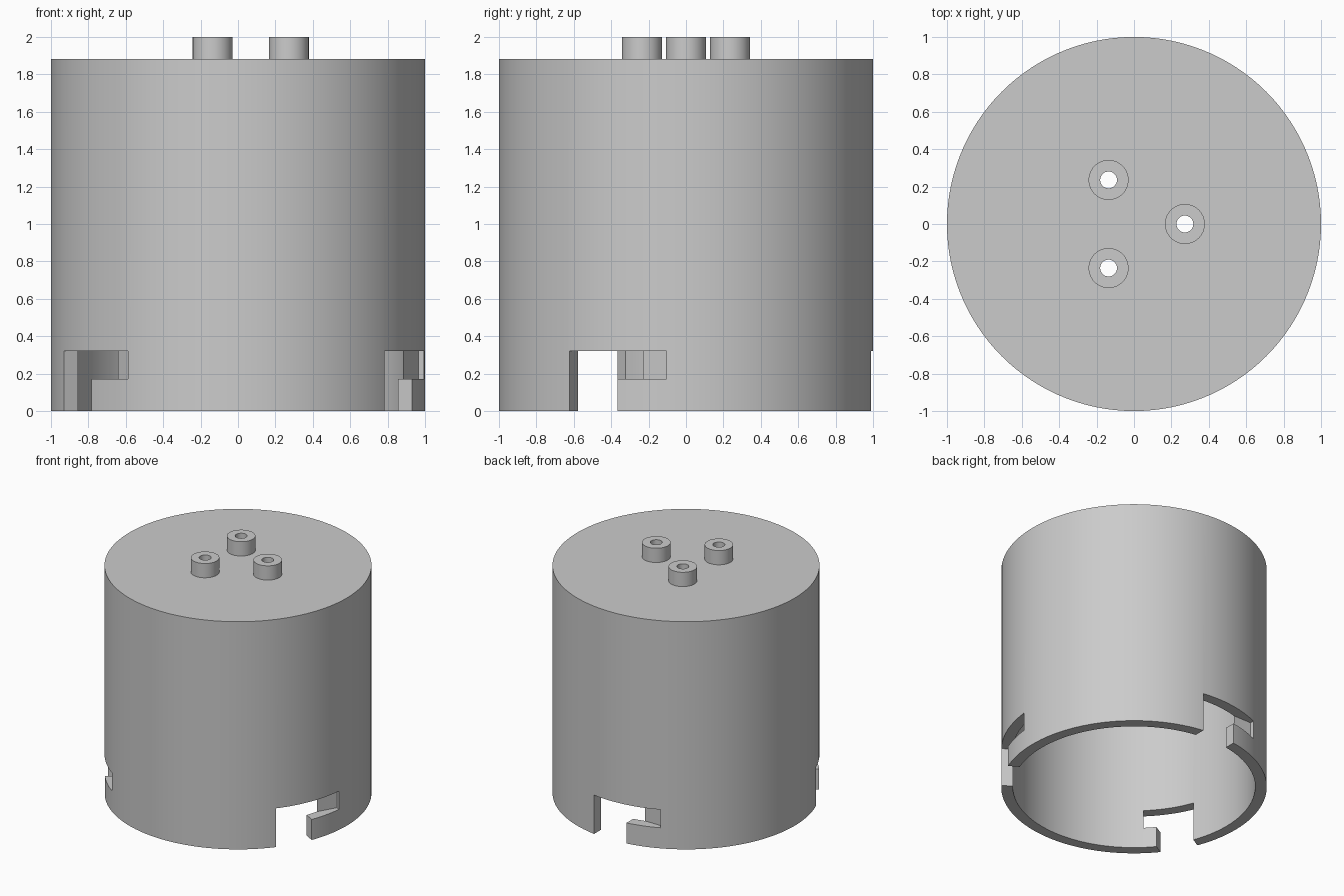
import bpy, bmesh, math
from mathutils import Matrix

cube = bpy.data.objects.get("Cube")
if cube:
    bpy.data.objects.remove(cube, do_unlink=True)

OUTER, INNER = 1.0, 0.913
LID_TOP, LID_UNDER, TOP = 1.882, 1.795, 2.0
BOSS_R, HOLE_R, BOSS_RING = 0.107, 0.045, 0.272

grey = bpy.data.materials.new("plain grey")
grey.use_nodes = True
colour = (0.6, 0.6, 0.6, 1)
grey.diffuse_color = colour
grey.node_tree.nodes["Principled BSDF"].inputs["Base Color"].default_value = colour


def make_object(name, bm):
    bmesh.ops.recalc_face_normals(bm, faces=bm.faces)
    mesh = bpy.data.meshes.new(name)
    bm.to_mesh(mesh)
    bm.free()
    mesh.materials.append(grey)
    obj = bpy.data.objects.new(name, mesh)
    bpy.context.collection.objects.link(obj)
    return obj


def lathe(name, profile, steps, closed=False):
    """Revolve (radius, z) points around the z axis."""
    bm = bmesh.new()
    verts = [bm.verts.new((r, 0, z)) for r, z in profile]
    edges = [bm.edges.new(pair) for pair in zip(verts, verts[1:])]
    if closed:
        edges.append(bm.edges.new((verts[-1], verts[0])))
    bmesh.ops.spin(bm, geom=verts + edges, axis=(0, 0, 1), cent=(0, 0, 0),
                   angle=math.tau, steps=steps)
    bmesh.ops.remove_doubles(bm, verts=bm.verts, dist=1e-4)
    return make_object(name, bm)


def prism(name, outline, x0, x1):
    """Extrude a (y, z) outline along x."""
    bm = bmesh.new()
    face = bm.faces.new([bm.verts.new((x0, y, z)) for y, z in outline])
    out = bmesh.ops.extrude_face_region(bm, geom=[face])["geom"]
    moved = [v for v in out if isinstance(v, bmesh.types.BMVert)]
    bmesh.ops.translate(bm, verts=moved, vec=(x1 - x0, 0, 0))
    return make_object(name, bm)


def smooth(obj):
    bpy.ops.object.select_all(action='DESELECT')
    obj.select_set(True)
    bpy.context.view_layer.objects.active = obj
    bpy.ops.object.shade_smooth_by_angle(angle=math.radians(30))


# Hollow cup, open at the bottom
cup = lathe("cup_body", [(0, LID_TOP), (OUTER, LID_TOP), (OUTER, 0),
                         (INNER, 0), (INNER, LID_UNDER), (0, LID_UNDER)], 120)

# L-shaped locking slots in the rim and screw holes in the lid
slot = [(-0.148, -0.1), (0.148, -0.1), (0.148, 0.17),
        (0.407, 0.17), (0.407, 0.32), (-0.148, 0.32)]
hole = [(0, LID_UNDER - 0.1), (HOLE_R, LID_UNDER - 0.1),
        (HOLE_R, TOP + 0.1), (0, TOP + 0.1)]
cutters = []
for i in range(3):
    turn = math.tau * i / 3
    slot_cutter = prism(f"slot_cutter_{i + 1}", slot, 0.88, 1.2)
    slot_cutter.matrix_world = Matrix.Rotation(turn - math.pi / 6, 4, 'Z')
    place = Matrix.Rotation(turn, 4, 'Z') @ Matrix.Translation((BOSS_RING, 0, 0))
    hole_cutter = lathe(f"hole_cutter_{i + 1}", hole, 32)
    hole_cutter.matrix_world = place
    cutters += [slot_cutter, hole_cutter]

    # Hollow boss standing on the lid
    boss = lathe(f"boss_{i + 1}", [(HOLE_R, LID_TOP), (BOSS_R, LID_TOP),
                                   (BOSS_R, TOP), (HOLE_R, TOP)], 32, closed=True)
    boss.matrix_world = place
    smooth(boss)

# Cut, then remove the cutters
bpy.context.view_layer.objects.active = cup
for cutter in cutters:
    cutter.hide_render = True
    mod = cup.modifiers.new("cut", 'BOOLEAN')
    mod.operation, mod.solver, mod.object = 'DIFFERENCE', 'EXACT', cutter
    bpy.ops.object.modifier_apply(modifier=mod.name)
for cutter in cutters:
    bpy.data.objects.remove(cutter, do_unlink=True)
smooth(cup)
